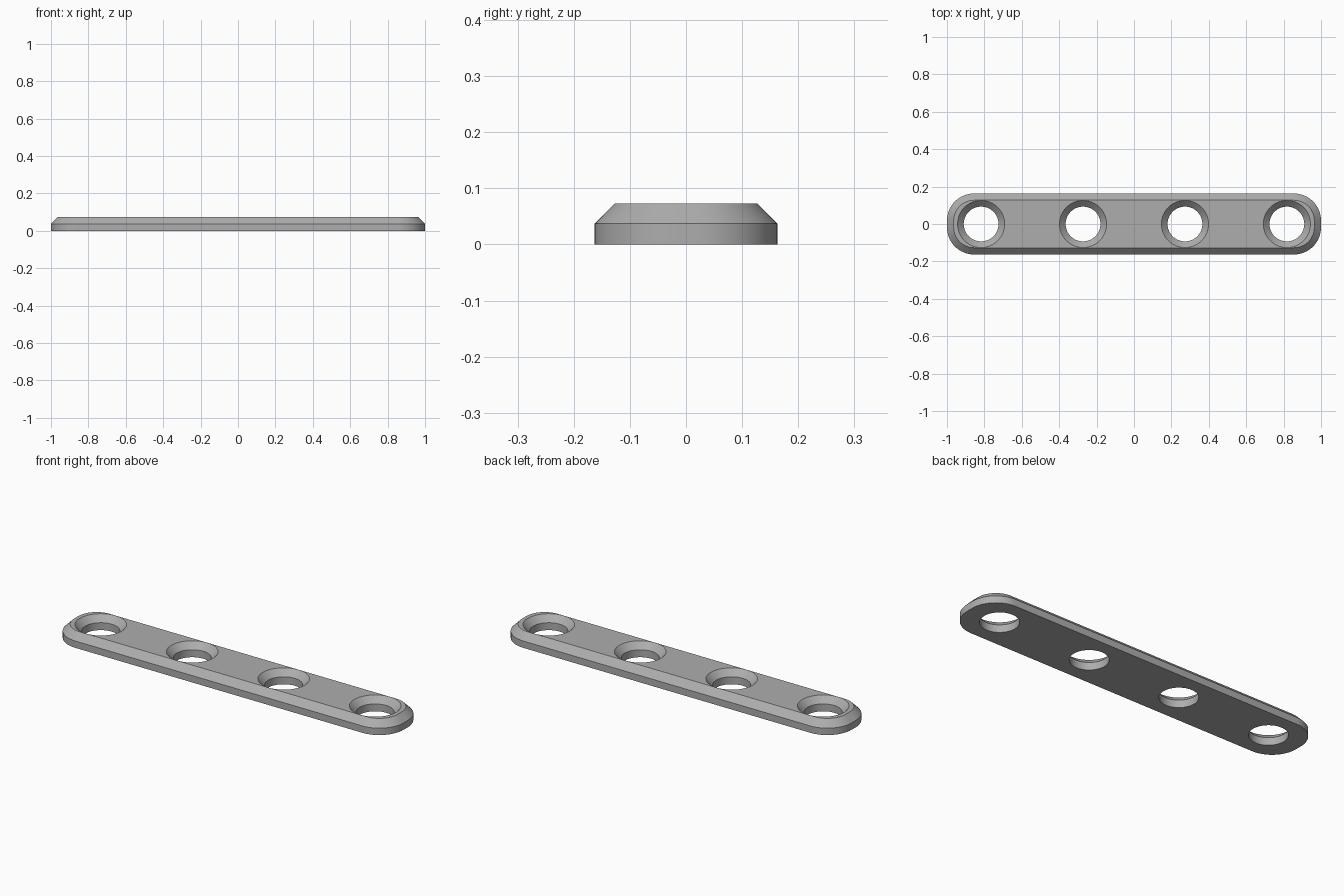
import bpy
import bmesh
from math import cos, sin, pi, radians

cube = bpy.data.objects.get("Cube")
if cube:
    bpy.data.objects.remove(cube, do_unlink=True)

# One grey metal for the whole plate
metal = bpy.data.materials.new("grey metal")
metal.use_nodes = True
grey = (0.42, 0.42, 0.42, 1)
metal.diffuse_color = grey
metal.node_tree.nodes["Principled BSDF"].inputs["Base Color"].default_value = grey

LENGTH, WIDTH, HEIGHT = 1.0, 0.163, 0.073
CHAMFER, RADIUS = 0.036, 0.145
HOLE, SINK = 0.093, 0.126
SPACING = 0.545


def outline(inset, steps=16):
    """Rounded bar outline, moved inwards by inset."""
    r = RADIUS - inset
    points = []
    for corner, (sx, sy) in enumerate([(1, 1), (-1, 1), (-1, -1), (1, -1)]):
        for i in range(steps + 1):
            a = (corner + i / steps) * pi / 2
            points.append((sx * (LENGTH - RADIUS) + r * cos(a),
                           sy * (WIDTH - RADIUS) + r * sin(a)))
    return points


def circle(x, r, steps=64):
    return [(x + r * cos(2 * pi * i / steps), r * sin(2 * pi * i / steps))
            for i in range(steps)]


def stack(name, layers):
    """Closed solid through a stack of (outline, height) layers."""
    bm = bmesh.new()
    rings = [[bm.verts.new((x, y, z)) for x, y in pts] for pts, z in layers]
    n = len(rings[0])
    for low, high in zip(rings, rings[1:]):
        for i in range(n):
            j = (i + 1) % n
            bm.faces.new((low[i], low[j], high[j], high[i]))
    bm.faces.new(rings[0][::-1])
    bm.faces.new(rings[-1])
    mesh = bpy.data.meshes.new(name)
    bm.to_mesh(mesh)
    bm.free()
    obj = bpy.data.objects.new(name, mesh)
    bpy.context.collection.objects.link(obj)
    mesh.materials.append(metal)
    return obj


# Chamfered bar
plate = stack("plate", [(outline(0), 0), (outline(0), HEIGHT - CHAMFER),
                        (outline(CHAMFER), HEIGHT)])
bpy.context.view_layer.objects.active = plate
plate.select_set(True)

# Four countersunk screw holes
slope = SINK - HOLE
extra = 0.02
for k in range(4):
    x = (k - 1.5) * SPACING
    cutter = stack("hole_cutter", [
        (circle(x, HOLE), -extra),
        (circle(x, HOLE), HEIGHT - slope),
        (circle(x, SINK), HEIGHT),
        (circle(x, SINK), HEIGHT + extra)])
    cutter.hide_render = True
    cut = plate.modifiers.new("screw_hole", "BOOLEAN")
    cut.operation = "DIFFERENCE"
    cut.solver = "EXACT"
    cut.object = cutter
    bpy.ops.object.modifier_apply(modifier=cut.name)
    bpy.data.objects.remove(cutter, do_unlink=True)

bpy.ops.object.shade_smooth_by_angle(angle=radians(30))
